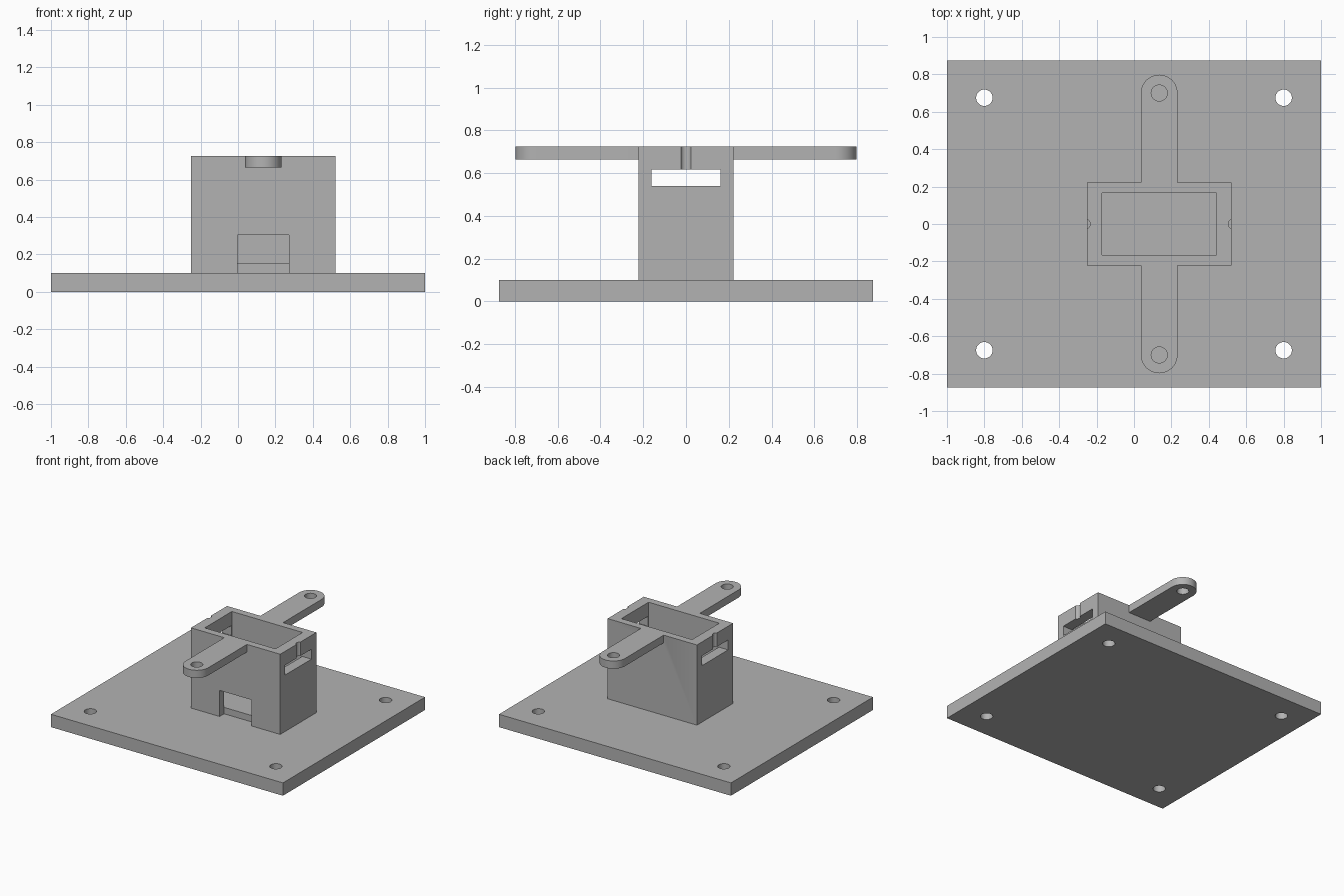
import bpy
import math

if "Cube" in bpy.data.objects:
    bpy.data.objects.remove(bpy.data.objects["Cube"], do_unlink=True)

grey = bpy.data.materials.new("plain grey")
grey.use_nodes = True
grey.diffuse_color = (0.45, 0.45, 0.45, 1)
grey.node_tree.nodes["Principled BSDF"].inputs["Base Color"].default_value = (0.45, 0.45, 0.45, 1)

CX = 0.135            # centre line of the holder
HALF_X, HALF_Y = 0.385, 0.2225
PLATE_TOP, TOP = 0.1, 0.725


def box(name, x, y, z):
    """Box from (min, max) ranges."""
    bpy.ops.mesh.primitive_cube_add(size=1, location=[sum(r) / 2 for r in (x, y, z)])
    ob = bpy.context.object
    ob.name = name
    ob.scale = [r[1] - r[0] for r in (x, y, z)]
    bpy.ops.object.transform_apply(location=True, rotation=True, scale=True)
    ob.data.materials.append(grey)
    return ob


def rod(name, x, y, z, radius, sides=48):
    """Upright cylinder over a z range."""
    bpy.ops.mesh.primitive_cylinder_add(vertices=sides, radius=radius, depth=z[1] - z[0],
                                        location=(x, y, sum(z) / 2))
    ob = bpy.context.object
    ob.name = name
    bpy.ops.object.transform_apply(location=True, rotation=True, scale=True)
    ob.data.materials.append(grey)
    return ob


def combine(target, other, operation):
    """Apply a boolean and remove the helper."""
    mod = target.modifiers.new(operation.title(), 'BOOLEAN')
    mod.operation, mod.solver, mod.object = operation, 'EXACT', other
    bpy.ops.object.select_all(action='DESELECT')
    bpy.context.view_layer.objects.active = target
    target.select_set(True)
    bpy.ops.object.modifier_apply(modifier=mod.name)
    bpy.data.objects.remove(other, do_unlink=True)


# Holder block
body = box("servo_holder", (CX - HALF_X, CX + HALF_X), (-HALF_Y, HALF_Y), (PLATE_TOP, TOP))

# Round-ended arms running front to back
arm_z, arm_r = (0.665, TOP), 0.098
arm = box("arm_bar", (CX - arm_r, CX + arm_r), (-0.7, 0.7), arm_z)
for s in (-1, 1):
    combine(arm, rod("arm_end", CX, s * 0.7, arm_z, arm_r), 'UNION')
combine(body, arm, 'UNION')
for s in (-1, 1):
    combine(body, rod("arm_hole", CX, s * 0.7, (0.6, 0.8), 0.043), 'DIFFERENCE')

# Open pocket, end slots and front notch
combine(body, box("pocket", (CX - 0.305, CX + 0.305), (-0.167, 0.167), (0.15, 0.9)), 'DIFFERENCE')
combine(body, box("end_slots", (CX - 0.5, CX + 0.5), (-0.162, 0.162), (0.54, 0.617)), 'DIFFERENCE')
combine(body, box("front_notch", (CX - 0.138, CX + 0.138), (-0.4, -0.167), (0.05, 0.303)), 'DIFFERENCE')

# Wire grooves above the end slots
for s in (-1, 1):
    groove = rod("wire_groove", CX + s * (HALF_X + 0.01), 0, (0.58, 0.8), 0.026, 32)
    combine(body, groove, 'DIFFERENCE')

# Base plate with corner holes
plate = box("base_plate", (-1, 1), (-0.875, 0.875), (0, PLATE_TOP))
for sx in (-1, 1):
    for sy in (-1, 1):
        combine(plate, rod("corner_hole", sx * 0.8, sy * 0.675, (-0.1, 0.2), 0.044), 'DIFFERENCE')

# One solid mount
combine(plate, body, 'UNION')
plate.name = "servo_mount"
bpy.ops.object.shade_smooth_by_angle(angle=math.radians(30))
